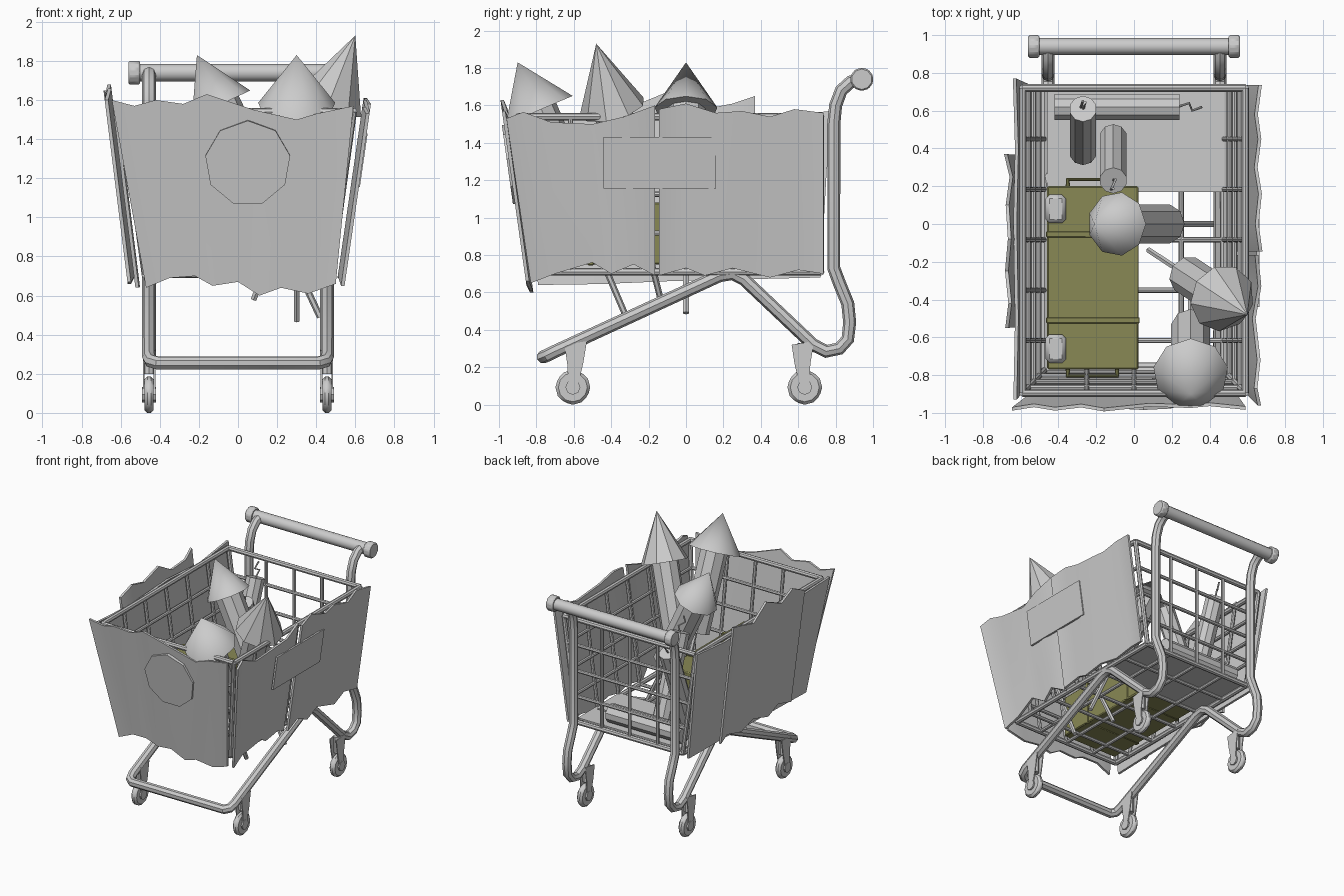
import bpy, bmesh, math
from mathutils import Vector, Matrix

if "Cube" in bpy.data.objects:
    bpy.data.objects.remove(bpy.data.objects["Cube"])


def finish(name, bm, mat=None, smooth=True, bevel=0):
    me = bpy.data.meshes.new(name)
    bmesh.ops.recalc_face_normals(bm, faces=bm.faces)
    bm.to_mesh(me)
    bm.free()
    ob = bpy.data.objects.new(name, me)
    bpy.context.collection.objects.link(ob)
    if mat:
        me.materials.append(mat)
    if bevel:
        m = ob.modifiers.new("bevel", 'BEVEL')
        m.width, m.segments = bevel, 1
    if smooth:
        bpy.ops.object.select_all(action='DESELECT')
        ob.select_set(True)
        bpy.context.view_layer.objects.active = ob
        bpy.ops.object.shade_smooth_by_angle(angle=math.radians(35))
    return ob


def add_cone(bm, p0, p1, r0, r1, n=8):
    p0, p1 = Vector(p0), Vector(p1)
    d = p1 - p0
    mat = Matrix.Translation((p0 + p1) / 2) @ d.to_track_quat('Z', 'Y').to_matrix().to_4x4()
    bmesh.ops.create_cone(bm, cap_ends=True, segments=n, radius1=r0, radius2=r1,
                          depth=d.length, matrix=mat)


def cone(name, p0, p1, r0, r1, n=8, **kw):
    bm = bmesh.new()
    add_cone(bm, p0, p1, r0, r1, n)
    return finish(name, bm, **kw)


def box(name, lo, hi, **kw):
    lo, hi = Vector(lo), Vector(hi)
    bm = bmesh.new()
    bmesh.ops.create_cube(bm, size=1, matrix=Matrix.Translation((lo + hi) / 2)
                          @ Matrix.Diagonal((*(hi - lo), 1)))
    return finish(name, bm, **kw)


def tube(name, pts, r, mat=None):
    cu = bpy.data.curves.new(name, 'CURVE')
    cu.dimensions = '3D'
    cu.bevel_depth, cu.bevel_resolution, cu.use_fill_caps = r, 2, True
    sp = cu.splines.new('POLY')
    sp.points.add(len(pts) - 1)
    for p, co in zip(sp.points, pts):
        p.co = (*co, 1)
    tmp = bpy.data.objects.new(name, cu)
    bm = bmesh.new()
    me = bpy.data.meshes.new_from_object(tmp)
    bm.from_mesh(me)
    bpy.data.objects.remove(tmp)
    return finish(name, bm, mat)


def panel(name, top, bot, place, wave=0.012, thick=0.018):
    """Sheet between a top and a bottom edge; place(u, z, offset) gives 3D."""
    bm = bmesh.new()
    cols = []
    for i, (t, b) in enumerate(zip(top, bot)):
        w = wave * (-1) ** i
        cols.append([[bm.verts.new(place(u, z, w + o)) for u, z in (b, t)]
                     for o in (0, thick)])
    for a, b in zip(cols, cols[1:]):
        for k in (0, 1):
            bm.faces.new((a[k][0], b[k][0], b[k][1], a[k][1]))
            bm.faces.new((a[0][k], b[0][k], b[1][k], a[1][k]))
    for c in (cols[0], cols[-1]):
        bm.faces.new((c[0][0], c[0][1], c[1][1], c[1][0]))
    return finish(name, bm)


# Main frame: one bent tube from handle to handle
side = [(.93, 1.74), (.88, 1.725), (.83, 1.68), (.8, 1.6), (.79, 1.5), (.79, .73), (.82, .65),
        (.865, .54), (.875, .44), (.865, .35), (.82, .3), (.75, .285), (.68, .32),
        (.31, .67), (.25, .7), (.18, .69), (-.7, .285)]
half = [(.455, y, z) for y, z in side] + [(.445, -.74, .265), (.41, -.765, .255)]
tube("frame", half + [(-x, y, z) for x, y, z in reversed(half)], .035)

# Push handle
cone("handle", (-.54, .94, 1.74), (.54, .94, 1.74), .045, .045, 12)
for s in (-1, 1):
    cone("handle_cap", (s * .5, .94, 1.74), (s * .56, .94, 1.74), .063, .063, 10, bevel=.008)

# Casters
for s in (-1, 1):
    for y, top in ((-.605, -.59), (.635, .625)):
        x = s * .455
        cone("wheel", (x - .024, y, .093), (x + .024, y, .093), .093, .093, 12, bevel=.015)
        cone("wheel_hub", (x - .036, y, .093), (x + .036, y, .093), .04, .04, 8)
        cone("caster_stem", (x, top, .2), (x, top, .33), .03, .03, 8)
        bm = bmesh.new()
        for o in (-.032, .024):
            prof = [(top - .06, .32), (top + .06, .34), (top + .04, .22),
                    (y + .022, .08), (y - .022, .08), (top - .045, .22)]
            f = bm.faces.new([bm.verts.new((x + o, a, b)) for a, b in prof])
            g = bmesh.ops.extrude_face_region(bm, geom=[f])
            bmesh.ops.translate(bm, vec=(.008, 0, 0),
                                verts=[v for v in g['geom'] if isinstance(v, bmesh.types.BMVert)])
        finish("caster_fork", bm)

# Wire basket, tapered to the sides and the front
BOT, TOP, BACK = .71, 1.54, .72
def hx(z): return .475 + .115 * (z - BOT) / (TOP - BOT)
def fy(z): return -.775 - .12 * (z - BOT) / (TOP - BOT)

levels = [BOT + (TOP - BOT) * i / 4 for i in range(5)]
for i, z in enumerate(levels):
    r = .02 if i in (0, 4) else .014
    c = [(hx(z), fy(z), z), (hx(z), BACK, z), (-hx(z), BACK, z), (-hx(z), fy(z), z)]
    bm = bmesh.new()
    for a, b in zip(c, c[1:] + c[:1]):
        add_cone(bm, a, b, r, r)
    finish("basket_ring", bm)
bm = bmesh.new()
for y in (.45, .183, -.083, -.35, -.617):
    for s in (-1, 1):
        add_cone(bm, (s * hx(BOT), y, BOT), (s * hx(TOP), y, TOP), .014, .014)
    add_cone(bm, (-hx(BOT), y, BOT), (hx(BOT), y, BOT), .014, .014)
for x in (-.25, 0, .25):
    add_cone(bm, (x, fy(BOT), BOT), (x, fy(TOP), TOP), .014, .014)
    add_cone(bm, (x, BACK, BOT), (x, BACK, TOP), .014, .014)
    add_cone(bm, (x, fy(BOT), BOT), (x, BACK, BOT), .014, .014)
for s in (-1, 1):
    add_cone(bm, (s * hx(BOT), BACK, BOT), (s * hx(TOP), BACK, TOP), .018, .018)
    add_cone(bm, (s * hx(BOT), fy(BOT), BOT), (s * hx(TOP), fy(TOP), TOP), .018, .018)
finish("basket_wires", bm)
box("floor_sheet", (-.46, .17, .722), (.48, .7, .735), smooth=False)

# Torn armour sheets around the basket
def right(u, z, o): return (.515 + (z - .65) * .145 + o, u, z)
def left(u, z, o): return (-.505 - (z - .65) * .125 - o, u, z)
def front(u, z, o): return (u, -.83 - (z - .65) * .14 - o, z)

panel("front_sheet",
      [(-.645, 1.6), (-.53, 1.57), (-.42, 1.6), (-.28, 1.58), (-.16, 1.63), (.08, 1.55),
       (.3, 1.5), (.4, 1.53), (.59, 1.57)],
      [(-.47, .64), (-.35, .69), (-.22, .7), (-.13, .65), (0, .67), (.11, .6),
       (.22, .64), (.36, .61), (.5, .66)], front, .007)
panel("right_front_sheet",
      [(-.96, 1.53), (-.87, 1.565), (-.72, 1.51), (-.5, 1.5), (-.33, 1.54), (-.165, 1.6)],
      [(-.83, .65), (-.7, .7), (-.5, .76), (-.4, .7), (-.28, .75), (-.165, .69)], right)
panel("right_rear_sheet",
      [(-.145, 1.58), (0, 1.61), (.16, 1.56), (.3, 1.57), (.45, 1.54), (.58, 1.58), (.735, 1.56)],
      [(-.145, .69), (0, .73), (.1, .69), (.25, .73), (.45, .68), (.6, .72), (.735, .7)], right)
panel("left_sheet",
      [(-.93, 1.55), (-.5, 1.53), (0, 1.55), (.4, 1.53), (.77, 1.57)],
      [(-.79, .64), (-.45, .645), (-.1, .66), (.3, .67), (.72, .68)], left, .003)
panel("left_outer_sheet",
      [(-.55, 1.6), (-.42, 1.66), (-.25, 1.61), (-.08, 1.68), (.1, 1.58), (.25, 1.61), (.37, 1.65)],
      [(-.54, .67), (-.4, .7), (-.25, .66), (-.08, .7), (.1, .67), (.25, .7), (.36, .67)],
      lambda u, z, o: left(u, z, o + .028))
# Blank sign plates fixed to the sheets
panel("side_sign", [(-.44, 1.43), (.16, 1.43)], [(-.44, 1.155), (.16, 1.155)],
      lambda u, z, o: right(u, z, o + .02), 0, .015)
c, n = Vector(front(.05, 1.28, .008)), Vector((0, -.99, -.139))
cone("front_sign", c, c + n * .028, .22, .22, 9)

# Olive crate with straps, latches and carrying handles
olive = bpy.data.materials.new("olive")
olive.diffuse_color = (.25, .25, .09, 1)
olive.use_nodes = True
olive.node_tree.nodes["Principled BSDF"].inputs["Base Color"].default_value = olive.diffuse_color
box("crate", (-.46, -.77, .75), (.025, .2, 1.08), mat=olive, bevel=.008)
for y in (-.055, -.51):
    box("crate_strap", (-.465, y - .016, .745), (.03, y + .016, 1.088), mat=olive, bevel=.004)
for y in (.08, -.66):
    box("crate_latch", (-.468, y - .075, .98), (-.36, y + .075, 1.11), bevel=.02)
for y, s in ((.2, 1), (-.77, -1)):
    tube("crate_handle", [(-.35, y, .95), (-.35, y + s * .035, .95),
                          (-.09, y + s * .035, .95), (-.09, y, .95)], .012, olive)

# Rockets: cone tip, body and guide stick along one axis
for tip, end, h, r in (((.6, -.48, 1.93), (.08, -.14, .58), .38, .18),
                       ((.3, -.9, 1.83), (.3, -.32, .47), .28, .2),
                       ((-.21, 0, 1.83), (.42, 0, .49), .28, .17)):
    tip, end = Vector(tip), Vector(end)
    d = (end - tip).normalized()
    cone("rocket_tip", tip + d * h, tip, r, 0, 9)
    cone("rocket_body", tip + d * (h - .02), tip + d * .9, .105, .105, 9)
    cone("rocket_stick", tip + d * .85, end, .017, .017, 6)

# Fuse sticks: one lying on the floor sheet, two leaning
for a, b in (((-.42, .62, .81), (.24, .62, .81)),
             ((-.27, .38, .82), (-.27, .61, 1.43)),
             ((-.11, .46, .8), (-.11, .23, 1.41))):
    a, b = Vector(a), Vector(b)
    d = (b - a).normalized()
    cone("charge", a, b, .073, .073, 10)
    k = Vector((.012, .02, .012))
    tube("fuse", [b - d * .01, b + d * .04 + k, b + d * .08 - k, b + d * .12], .007)
